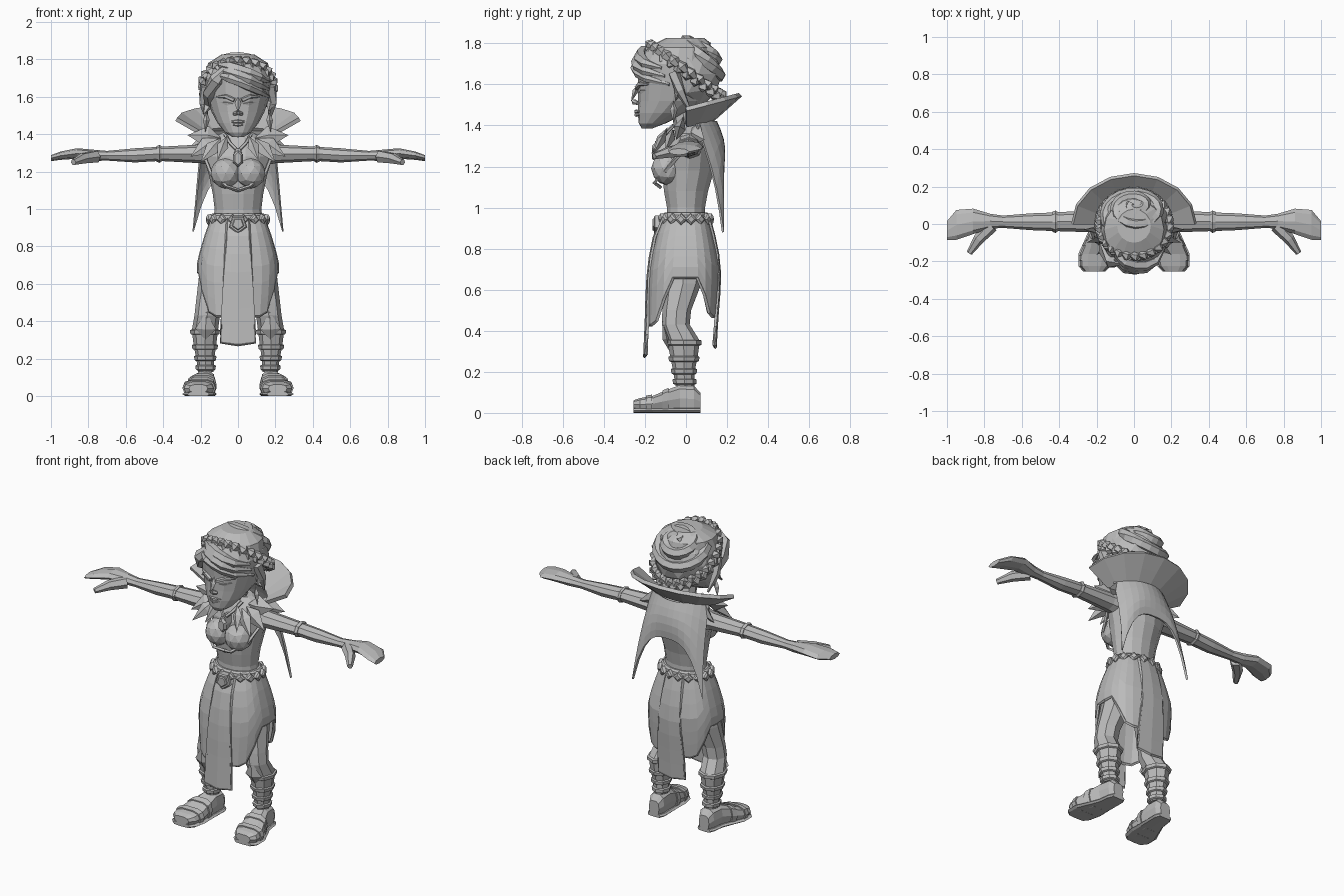
import bpy, bmesh
from math import sin, cos, pi, sqrt
from mathutils import Vector, Matrix

cube = bpy.data.objects.get("Cube")
if cube:
    bpy.data.objects.remove(cube)

grey = bpy.data.materials.new("plain grey")
grey.use_nodes = True
grey.diffuse_color = (0.5, 0.5, 0.5, 1)
grey.node_tree.nodes["Principled BSDF"].inputs["Base Color"].default_value = (0.5, 0.5, 0.5, 1)


def finish(name, bm, mirror=False, thick=0):
    bmesh.ops.recalc_face_normals(bm, faces=bm.faces)
    mesh = bpy.data.meshes.new(name)
    bm.to_mesh(mesh)
    bm.free()
    mesh.materials.append(grey)
    ob = bpy.data.objects.new(name, mesh)
    bpy.context.collection.objects.link(ob)
    if thick:
        mod = ob.modifiers.new("thickness", 'SOLIDIFY')
        mod.thickness, mod.offset = thick, 0
    if mirror:
        ob.modifiers.new("mirror", 'MIRROR').use_mirror_merge = False
    return ob


def skin(bm, rings):
    loops = [[bm.verts.new(p) for p in ring] for ring in rings]
    n = len(loops[0])
    for a, b in zip(loops, loops[1:]):
        for i in range(n):
            bm.faces.new((a[i], a[(i + 1) % n], b[(i + 1) % n], b[i]))
    bm.faces.new(loops[0])
    bm.faces.new(loops[-1])


def loft(name, rings, axis='z', n=12, power=1.0, turn=0.0, mirror=False):
    """Rings are (position on axis, centre a, centre b, radius a, radius b)."""
    bm, out = bmesh.new(), []
    for t, ca, cb, ra, rb in rings:
        ring = []
        for i in range(n):
            c, s = cos(turn + 2 * pi * i / n), sin(turn + 2 * pi * i / n)
            a = ca + ra * abs(c) ** power * (1 if c > 0 else -1)
            b = cb + rb * abs(s) ** power * (1 if s > 0 else -1)
            ring.append({'z': (a, b, t), 'x': (t, a, b), 'y': (a, t, b)}[axis])
        out.append(ring)
    skin(bm, out)
    return finish(name, bm, mirror)


def tubes(name, items, n=6, mirror=False, flat=1.0):
    bm = bmesh.new()
    for pts, radii in items:
        pts = [Vector(p) for p in pts]
        rings = []
        for i, (p, r) in enumerate(zip(pts, radii)):
            d = pts[min(i + 1, len(pts) - 1)] - pts[max(i - 1, 0)]
            q = d.to_track_quat('Z', 'Y')
            rings.append([p + q @ Vector((r * cos(2 * pi * k / n), flat * r * sin(2 * pi * k / n), 0))
                          for k in range(n)])
        skin(bm, rings)
    return finish(name, bm, mirror)


def sheet(name, f, nu, nv, thick, mirror=False):
    bm = bmesh.new()
    g = [[bm.verts.new(f(u / nu, v / nv)) for v in range(nv + 1)] for u in range(nu + 1)]
    for u in range(nu):
        for v in range(nv):
            bm.faces.new((g[u][v], g[u + 1][v], g[u + 1][v + 1], g[u][v + 1]))
    bmesh.ops.remove_doubles(bm, verts=bm.verts, dist=0.0005)
    return finish(name, bm, mirror, thick)


def leaves(name, items, mirror=True):
    """Faceted blades: base, tip, half width, half thickness."""
    bm = bmesh.new()
    for base, tip, w, h in items:
        base, tip = Vector(base), Vector(tip)
        d = (tip - base).normalized()
        side = d.cross(Vector((0, -1, 0.3))).normalized()
        mid, up = base.lerp(tip, 0.4), d.cross(side)
        ring = [bm.verts.new(mid + o) for o in (side * w, up * h, -side * w, -up * h)]
        for end in (bm.verts.new(base), bm.verts.new(tip)):
            for i in range(4):
                bm.faces.new((end, ring[i], ring[(i + 1) % 4]))
    return finish(name, bm, mirror)


def at(rings, t):
    rings = sorted(rings)
    t = max(rings[0][0], min(rings[-1][0], t))
    for a, b in zip(rings, rings[1:]):
        if t <= b[0]:
            k = (t - a[0]) / (b[0] - a[0])
            return [p + (q - p) * k for p, q in zip(a, b)]


# Torso, bust and neck
loft("torso", [(.9, 0, 0, .135, .1), (1, 0, 0, .125, .095), (1.08, 0, 0, .135, .11),
               (1.18, 0, .01, .155, .13), (1.28, 0, .02, .185, .125), (1.36, 0, .03, .17, .1),
               (1.41, 0, .02, .08, .06)], n=14)
bm = bmesh.new()
bmesh.ops.create_icosphere(bm, subdivisions=2, radius=.082,
                           matrix=Matrix.Translation((.066, -.088, 1.19)))
finish("bust", bm, mirror=True)
loft("neck", [(1.36, 0, .01, .06, .06), (1.52, 0, -.03, .055, .055)], n=8)
tubes("bodice_trim", [([(0, -.125, 1.1), (.06, -.155, 1.12), (.14, -.1, 1.18), (.17, -.03, 1.26)],
                       [.01] * 4)], n=4, mirror=True)

# Arms and hands
loft("arm", [(.13, .02, 1.3, .07, .07), (.2, .015, 1.295, .06, .05), (.42, .012, 1.295, .05, .038),
             (.55, .012, 1.287, .045, .038), (.7, .012, 1.285, .033, .026), (.77, .015, 1.287, .04, .03),
             (.86, .014, 1.297, .068, .028), (.95, -.005, 1.285, .08, .022), (1, -.035, 1.272, .05, .016)],
     axis='x', n=8, mirror=True)
tubes("thumb", [([(.76, -.01, 1.28), (.83, -.08, 1.27), (.88, -.155, 1.25)], [.035, .03, .016])], mirror=True)
loft("arm_cuff", [(.41, .012, 1.295, .054, .042), (.42, .012, 1.295, .06, .048),
                  (.435, .012, 1.295, .054, .042)], axis='x', n=8, mirror=True)

# Legs with wrapped shins
leg = [(.13, .172, -.005, .042, .046), (.2, .175, -.01, .048, .052), (.27, .177, -.01, .06, .066),
       (.35, .177, -.012, .07, .08), (.43, .165, -.05, .068, .068), (.5, .155, -.045, .07, .07),
       (.63, .125, -.015, .085, .09), (.85, .085, 0, .09, .1)]
loft("leg", leg, n=8, mirror=True)
for i, z in enumerate((.15, .2, .26, .34)):
    bands = []
    for dz, grow in ((-.012, .003), (-.008, .01), (.012, .01), (.016, .003)):
        _, x, y, a, b = at(leg, z + dz)
        bands.append((z + dz, x, y, a + grow, b + grow))
    loft("shin_band_%d" % (i + 1), bands, n=8, mirror=True)
leaves("knee_guard", [((.175, -.08, .3), (.17, -.115, .45), .055, .02)])

# Feet, soles and sandal straps
foot = [(-.255, .212, .04, .05, .022), (-.225, .212, .04, .078, .033), (-.16, .205, .045, .085, .04),
        (-.09, .19, .06, .068, .055), (-.03, .177, .07, .055, .068), (.04, .172, .068, .05, .065),
        (.07, .172, .055, .035, .045)]
loft("foot", foot, axis='y', n=10, power=.7, mirror=True)
loft("sole", [(y, x, .011, a + .008, .011) for y, x, _, a, _ in foot], axis='y', n=8, power=.5, mirror=True)
for i, y in enumerate((-.18, -.1)):
    strap = [(t, *at(foot, t)[1:3], at(foot, t)[3] + .007, at(foot, t)[4] + .007)
             for t in (y - .015, y + .015)]
    loft("sandal_strap_%d" % (i + 1), strap, axis='y', n=10, power=.7, mirror=True)

# Skirt: rows are height, half width, front, back
skirt = [(.27, .19, -.19, .13), (.45, .195, -.182, .14), (.6, .21, -.178, .152), (.72, .212, -.17, .155),
         (.85, .175, -.145, .13), (.96, .135, -.1, .1)]


def skirt_point(u, v):
    c, s = cos(2 * pi * u), sin(2 * pi * u)
    low = .43 if s < 0 else .47
    hem = .66 - (.66 - low) * max(0, min(1, (abs(s) - .3) / .45))
    z = .96 + (hem - .96) * v
    _, w, front, back = at(skirt, z)
    x = w * abs(c) ** .75 * (1 if c > 0 else -1)
    return x, (-front if s < 0 else back) * abs(s) ** .75 * (1 if s > 0 else -1), z


sheet("skirt", skirt_point, 24, 6, .014)
for name, col, bottom, gap in (("front_panel", 2, .275, -.012), ("back_panel", 3, .32, .01)):
    def panel(u, v):
        k = 2 * u - 1
        z = .95 + (bottom + .012 * abs(k) - .95) * v
        return k * (.055 + .035 * v), at(skirt, z)[col] + gap * (1 - .6 * abs(k)), z
    sheet(name, panel, 4, 7, .014)
    edge = [panel(1, v / 7) for v in range(8)] + [panel(.5, 1)]
    tubes(name + "_trim", [(edge, [.009] * len(edge))], n=4, mirror=True)
hem = [skirt_point(u / 24, 1) for u in range(25)]
tubes("skirt_trim", [(hem, [.009] * 25)], n=4)

# Belt, studs and shield buckle
loft("belt", [(.91, 0, 0, .148, .112), (.92, 0, 0, .156, .12), (.965, 0, 0, .15, .114),
              (.975, 0, 0, .14, .104)], n=16)
studs = []
for i in range(16):
    a = 2 * pi * (i + .5) / 16
    d = Vector((.152 * cos(a), .116 * sin(a), .943))
    out = Vector((cos(a), sin(a), 0))
    studs.append(([d - out * .005, d + out * .012, d + out * .02], [.03, .028, .016]))
tubes("belt_studs", studs, n=4)
for name, y, r in (("buckle", -.15, .052), ("buckle_inset", -.158, .034)):
    loft(name, [(-.1, 0, .92, r, r), (y, 0, .92, r, r), (y - .006, 0, .92, r * .85, r * .85)],
         axis='y', n=5, turn=-pi / 2)

# Shoulder leaves, pendant and necklace
leaves("shoulder_leaves", [((.09, -.03, 1.38), (.27, -.03, 1.395), .06, .03),
                           ((.1, -.06, 1.38), (.255, -.1, 1.28), .05, .025),
                           ((.09, -.09, 1.38), (.2, -.165, 1.25), .04, .02),
                           ((.06, -.09, 1.39), (.11, -.17, 1.26), .03, .02),
                           ((.1, .02, 1.38), (.26, .09, 1.33), .06, .025)])
tubes("necklace", [([(.07, -.06, 1.4), (.04, -.11, 1.35), (0, -.135, 1.31)], [.01] * 3)], n=5, mirror=True)
loft("pendant", [(-.15, 0, 1.27, .03, .045), (-.165, 0, 1.27, .02, .033)], axis='y', n=6, turn=pi / 2)
loft("pendant_mount", [(-.08, 0, 1.28, .028, .05), (-.15, 0, 1.28, .024, .05)], axis='y', n=6)

# Standing collar and cape with two long tails
sheet("collar", lambda u, v: ((.19 + .14 * v) * cos(pi * u), (.13 + .135 * v) * sin(pi * u),
                              1.4 + .08 * v + (.03 + .04 * v) * sin(pi * u)), 8, 2, .022)


def cape_point(u, v):
    k = 2 * u - 1
    y = .145 + .035 * v - .1 * k * k * (1 - v) + .02 * sin(pi * v)
    return k * (.19 + .05 * v), y, 1.42 - v * (.22 + .32 * abs(k) ** 3)


sheet("cape", cape_point, 12, 5, .012)

# Head: rows are height, centre x, centre y, half width, half depth
head = [(1.385, 0, -.19, .03, .025), (1.41, 0, -.165, .07, .065), (1.46, 0, -.115, .11, .12),
        (1.52, 0, -.065, .142, .168), (1.6, 0, -.045, .168, .188), (1.7, 0, -.045, .18, .195),
        (1.78, 0, -.03, .16, .16), (1.825, 0, -.01, .09, .09)]
loft("head", head, n=16)


def face(x, z, lift=0.0):
    _, _, cy, rx, ry = at(head, z)
    return x, cy - (ry + lift) * sqrt(max(0, 1 - (x / rx) ** 2)), z


leaves("nose", [(face(0, 1.6), (0, -.268, 1.515), .018, .014)], mirror=False)
tubes("nose_wings", [([face(0, 1.515, .02), face(.022, 1.508, .004)], [.014, .009])], mirror=True)
tubes("brows", [([face(.02, 1.582, .008), face(.065, 1.602, .008), face(.115, 1.6, .004)],
                 [.012, .012, .004])], n=5, mirror=True)
leaves("eyes", [(face(.025, 1.562), face(.1, 1.572), .014, .01)])
for name, z, w in (("upper_lip", 1.468, .04), ("lower_lip", 1.452, .032)):
    tubes(name, [([face(-w, z), face(0, z, .008), face(w, z)], [.003, .011, .003])], n=5)
leaves("ears", [((.165, -.05, 1.52), (.185, -.02, 1.63), .025, .02)])
leaves("earrings", [((.165, -.06, 1.52), (.175, -.06, 1.41), .018, .018)])

# Hair: cap, swirl, crown braid and swept fringe
bm = bmesh.new()
bmesh.ops.create_icosphere(bm, subdivisions=2, radius=1,
                           matrix=Matrix.LocRotScale((0, .01, 1.65), None, (.185, .165, .172)))
finish("hair_cap", bm)
tilt = Vector((0, .6, .8)).to_track_quat('Z', 'Y')
swirl, radii = [], []
for i in range(40):
    a, polar = i * .36, .1 + i * .028
    p = tilt @ Vector((sin(polar) * cos(a), sin(polar) * sin(a), cos(polar)))
    swirl.append(Vector((p.x * .17, p.y * .15 + .01, p.z * .16 + 1.65)))
    radii.append(.034)
tubes("hair_swirl", [(swirl, radii)], n=6)


def crown(a, lift=0.0):
    return Vector(((.18 + lift) * sin(a), -(.165 + lift) * cos(a), 1.66 + .125 * cos(a)))


plaits = []
for i in range(26):
    for s in (-1, 1):
        a = 2 * pi * (i + .25 * s) / 26
        shift = Vector((0, 0, .018 * s))
        p, q = crown(a - .15) + shift * 1.3, crown(a + .15) - shift * .3
        plaits.append(([p, p.lerp(q, .35) + (crown(a, .012) - crown(a)), q], [.01, .028, .008]))
tubes("crown_braid", plaits, n=5)
fringe = []
for top, end, r in ((1.77, 1.68, .032), (1.745, 1.64, .03), (1.715, 1.6, .026)):
    pts = [face(-.1 + .265 * k / 5, top + (end - top) * (k / 5) ** 1.3, .006) for k in range(6)]
    fringe.append((pts, [.012, r, r, r, r * .8, .008]))
side_lock = [face(x, z, .008) for x, z in ((-.07, 1.75), (-.115, 1.69), (-.15, 1.62), (-.155, 1.56))]
fringe.append((side_lock + [(-.185, -.09, 1.51)], [.02, .04, .04, .03, .005]))
tubes("swept_fringe", fringe, n=6)
tubes("side_strands", [([(.175, -.06, 1.66), (.185, -.03, 1.57), (.165, .02, 1.47)], [.03, .025, .006])],
      n=5, mirror=True)
